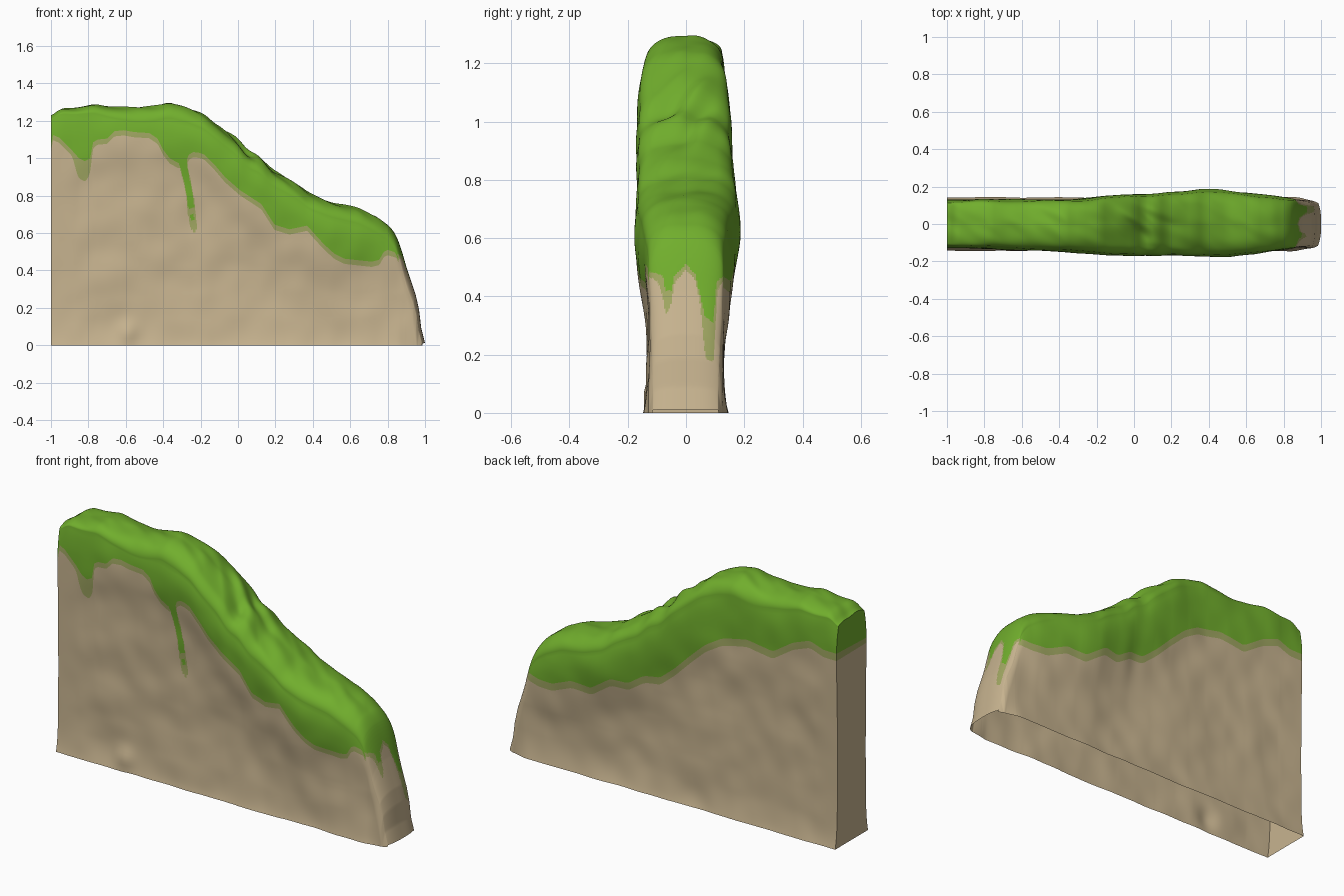
import bpy, math
from mathutils import Vector, noise

if "Cube" in bpy.data.objects:
    bpy.data.objects.remove(bpy.data.objects["Cube"])


def material(name, rgb):
    m = bpy.data.materials.new(name)
    m.diffuse_color = (*rgb, 1)
    m.use_nodes = True
    m.node_tree.nodes["Principled BSDF"].inputs["Base Color"].default_value = m.diffuse_color
    return m


MATS = [material("sandstone", (.575, .455, .278)),
        material("mossy_stain", (.352, .385, .122)),
        material("grass_green", (.165, .425, .026))]
ROCK, STAIN, GRASS = 0, 1, 2


def curve(*pts):
    """Piecewise linear function through (x, value) points."""
    def f(x):
        if x <= pts[0][0]:
            return pts[0][1]
        for (a, va), (b, vb) in zip(pts, pts[1:]):
            if x <= b:
                return va + (vb - va) * (x - a) / (b - a)
        return pts[-1][1]
    return f


def soft(f, w):
    return lambda x: sum(f(x + w * k / 3) for k in range(-3, 4)) / 7


def bump(x, c, w, power=2):
    return math.exp(-abs((x - c) / w) ** power)


def nz(x, y, z):
    return noise.noise(Vector((x, y, z)))


# Ridge outline
ridge = curve((-1, 1.22), (-.95, 1.265), (-.87, 1.27), (-.77, 1.29), (-.68, 1.275),
              (-.55, 1.27), (-.45, 1.28), (-.37, 1.297), (-.28, 1.275), (-.18, 1.235),
              (-.1, 1.17), (0, 1.09), (.05, 1.03), (.12, 1.0), (.18, .935), (.25, .9),
              (.32, .86), (.38, .81), (.5, .765), (.65, .73), (.75, .68), (.82, .63),
              (.86, .56), (.9, .42), (.95, .27), (.968, .19), (.98, .09), (1, .012))
ridge_soft = soft(ridge, .02)


def top(x):
    return ridge_soft(x) if x < .88 else ridge(x)


def shoulder(x):
    """Height where the wall turns into the rounded crown; squarer at the left end."""
    t = top(x)
    return t - min(.02 + .065 * min(1, (x + 1) / .5), .22 * t)


# Lower edge of the grass on the front, the back and the right end
front_line = curve((-1, 1.055), (-.99, 1.125), (-.955, 1.11), (-.89, 1.045), (-.85, 1.0),
                   (-.82, .985), (-.79, 1.0), (-.775, 1.085), (-.75, 1.1), (-.7, 1.105),
                   (-.66, 1.145), (-.61, 1.15), (-.555, 1.14), (-.475, 1.135), (-.43, 1.105),
                   (-.4, 1.045), (-.365, 1.0), (-.32, .975), (-.28, .98), (-.262, 1.02),
                   (-.24, 1.033), (-.21, 1.03), (-.18, 1.02),
                   (-.125, .965), (-.07, .9), (.01, .83), (.125, .755), (.16, .7),
                   (.195, .645), (.275, .62), (.37, .64), (.405, .6), (.46, .54),
                   (.515, .49), (.57, .463), (.715, .447), (.755, .457), (.78, .5),
                   (.8, .51), (.865, .49))
back_line = soft(curve((-1, 1.065), (-.92, 1.065), (-.84, 1.095), (-.737, 1.056), (-.615, .975),
                       (-.535, .987), (-.46, .997), (-.31, .965), (-.217, .91), (-.125, .825),
                       (-.03, .73), (.06, .655), (.15, .645), (.24, .585), (.333, .59),
                       (.456, .505), (.578, .51), (.7, .457), (.79, .455), (.88, .47)), .015)
end_line = curve((-.14, .49), (-.08, .47), (-.07, .42), (-.05, .42), (-.04, .47), (0, .51),
                 (.03, .48), (.05, .4), (.065, .33), (.095, .31), (.105, .45), (.14, .48))


def stain_drop(x, front):
    return .028 + .08 * bump(x, -.83, .045, 4) if front else .04


def end_stain(y):
    return end_line(y) - .02 - .06 * bump(y, -.07, .02) - .12 * bump(y, .08, .025, 4)


# Long leaning drip on the front: centre and half width by height
drip_x = curve((.6, -.232), (.7, -.247), (.735, -.25), (.8, -.256), (.9, -.278), (1, -.3))
drip_w = curve((.72, .01), (.74, .018), (.8, .016), (.9, .016), (1, .025))


def drip_colour(x, z):
    d = abs(x - drip_x(z))
    if .735 < z < 1 and d < drip_w(z) or (d / .012) ** 2 + ((z - .685) / .017) ** 2 < 1:
        return GRASS
    if .6 < z < .95 and d < .02 * min(1, (z - .6) / .03):
        return STAIN
    return ROCK


# Greatest half thickness on each side
front_w = soft(curve((-1, .128), (-.6, .138), (-.3, .15), (-.1, .175), (.2, .168), (.45, .18),
                     (.7, .15), (.85, .125), (1, .13)), .06)
back_w = soft(curve((-1, .13), (-.3, .132), (0, .16), (.4, .185), (.7, .16), (.85, .13),
                    (1, .122)), .06)


def half_width(x, z, front):
    mid = top(x) - .17
    m = (front_w if front else back_w)(x)
    low = .122 + .02 * math.exp(-z / .08)
    w = low + (m - low) * bump(z, mid, .27)
    if z > mid:
        w *= 1 - .15 * ((z - mid) / .17) ** 2
    fade = min(1, (x + 1) / .15) * min(1, max(0, (1 - x) / .1))
    s = 1 if front else 9
    w += fade * (.01 * nz(x * 3, s, z * 4) + .005 * nz(x * 8, s + 5, z * 7))
    if front:
        w += .022 * bump(x, -.59, .06) * bump(z, .07, .06)
    return w


N_ROCK, N_STAIN, N_GRASS, N_TOP = 60, 2, 10, 60
WALL = N_ROCK + N_STAIN + N_GRASS


def wall(x, front):
    """Wall points from the ground up, with rows placed on the colour edges."""
    s = shoulder(x)
    line = (front_line if front else back_line)(x)
    a, b = min(line - stain_drop(x, front), .945 * s), min(line, .97 * s)
    zs = [a * i / N_ROCK for i in range(N_ROCK)]
    zs += [a + (b - a) * i / N_STAIN for i in range(N_STAIN)]
    zs += [b + (s - b) * i / N_GRASS for i in range(N_GRASS + 1)]
    side = -1 if front else 1
    return [(x, side * half_width(x, z, front), z) for z in zs]


def section(x):
    f, b = wall(x, True), wall(x, False)
    y0, y1, s = f[-1][1], b[-1][1], f[-1][2]
    crown = []
    for k in range(1, N_TOP):
        u = math.sin(math.pi * (k / N_TOP - .5))
        y = (y0 + y1) / 2 + u * (y1 - y0) / 2
        z = s + (top(x) - s) * math.sqrt(1 - abs(u) ** 2.6)
        rough = (.012 + .03 * bump(x, .08, .22)) * min(1, max(0, (.85 - x) / .1))
        z += rough * (1 - u * u) * nz(x * 9 + y * 8, y * 9, 3)
        crown.append((x, y, z))
    pts = f + crown + b[::-1]
    # round the vertical corners of the right end in plan
    k = max(0, (x - .85) / .15)
    return [(px - .026 * k * min(1, abs(py) / .135) ** 3, py, pz) for px, py, pz in pts]


# Columns, closer together at the drip and the right end
spans = [(-1, -.34, 120), (-.34, -.21, 44), (-.21, .84, 180), (.84, 1, 100)]
xs = [a + (b - a) * i / n for a, b, n in spans for i in range(n)] + [1]
cols = [section(x) for x in xs]
R = len(cols[0])
verts = [p for c in cols for p in c]
faces, mats = [], []


def row_colour(r):
    return ROCK if r < N_ROCK else STAIN if r < N_ROCK + N_STAIN else GRASS


def by_height(z, grass, stain):
    return GRASS if z > grass else STAIN if z > stain else ROCK


# Walls, crown and sloping right end
for i in range(len(xs) - 1):
    for r in range(R - 1):
        q = [i * R + r, (i + 1) * R + r, (i + 1) * R + r + 1, i * R + r + 1]
        c = sum((Vector(verts[k]) for k in q), Vector()) / 4
        front = r < WALL
        if WALL <= r < R - 1 - WALL:
            m = by_height(c.z, end_line(c.y), end_stain(c.y)) if c.x > .8 else GRASS
        elif xs[i] > .86:
            g = (front_line if front else back_line)(c.x)
            m = by_height(c.z, g, g - stain_drop(c.x, front))
        else:
            m = row_colour(min(r, R - 2 - r))
            if front and m != GRASS and -.34 < c.x < -.2:
                m = max(m, drip_colour(c.x, c.z))
        faces.append(q)
        mats.append(m)

# Flat left end
for r in range(WALL):
    faces.append([r, r + 1, R - 2 - r, R - 1 - r])
    mats.append(row_colour(r))
faces.append(list(range(WALL, R - WALL)))
mats.append(GRASS)

mesh = bpy.data.meshes.new("grassy_cliff_wall")
mesh.from_pydata(verts, [], faces)
for m in MATS:
    mesh.materials.append(m)
mesh.polygons.foreach_set("material_index", mats)
mesh.update()
cliff = bpy.data.objects.new("grassy_cliff_wall", mesh)
bpy.context.collection.objects.link(cliff)
bpy.context.view_layer.objects.active = cliff
cliff.select_set(True)
bpy.ops.object.shade_smooth_by_angle(angle=math.radians(50))
